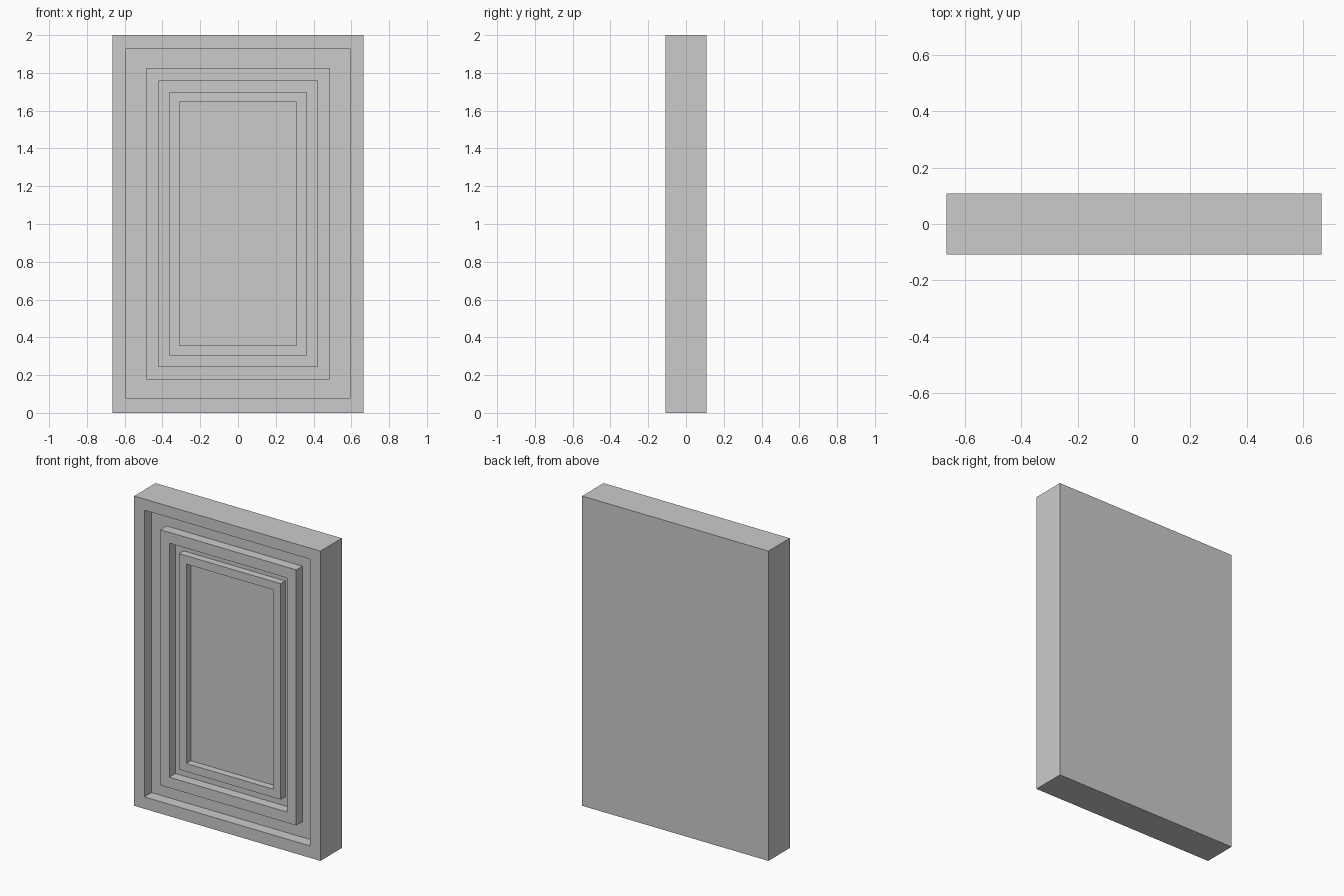
import bpy, bmesh

if "Cube" in bpy.data.objects:
    bpy.data.objects.remove(bpy.data.objects["Cube"])

HALF_DEPTH = 0.109
FLOOR = -HALF_DEPTH + 0.073   # bottom of the recesses
OUTER_LIP = -HALF_DEPTH + 0.01
INNER_LIP = -HALF_DEPTH + 0.026

bm = bmesh.new()


def loop(half_x, z0, z1, y):
    """Rectangular ring of vertices facing the front."""
    return [bm.verts.new((x, y, z)) for x, z in
            ((-half_x, z0), (half_x, z0), (half_x, z1), (-half_x, z1))]


def bridge(a, b):
    for i in range(4):
        j = (i + 1) % 4
        bm.faces.new((a[i], a[j], b[j], b[i]))


# nested rectangles: half width, bottom, top, depth outside, depth inside
steps = [
    (0.592, 0.077, 1.928, -HALF_DEPTH, FLOOR),
    (0.485, 0.177, 1.827, FLOOR, OUTER_LIP),
    (0.421, 0.246, 1.757, OUTER_LIP, FLOOR),
    (0.363, 0.305, 1.699, FLOOR, INNER_LIP),
    (0.311, 0.358, 1.645, INNER_LIP, FLOOR),
]

# slab back and sides
current = loop(0.665, 0, 2, HALF_DEPTH)
bm.faces.new(current)
front = loop(0.665, 0, 2, -HALF_DEPTH)
bridge(current, front)
current = front

# stepped mouldings on the front, then the central panel
for half_x, z0, z1, y_out, y_in in steps:
    for y in (y_out, y_in):
        ring = loop(half_x, z0, z1, y)
        bridge(current, ring)
        current = ring
bm.faces.new(current)

bmesh.ops.recalc_face_normals(bm, faces=bm.faces[:])
mesh = bpy.data.meshes.new("panelled_slab")
bm.to_mesh(mesh)
bm.free()
bpy.context.collection.objects.link(bpy.data.objects.new("panelled_slab", mesh))
